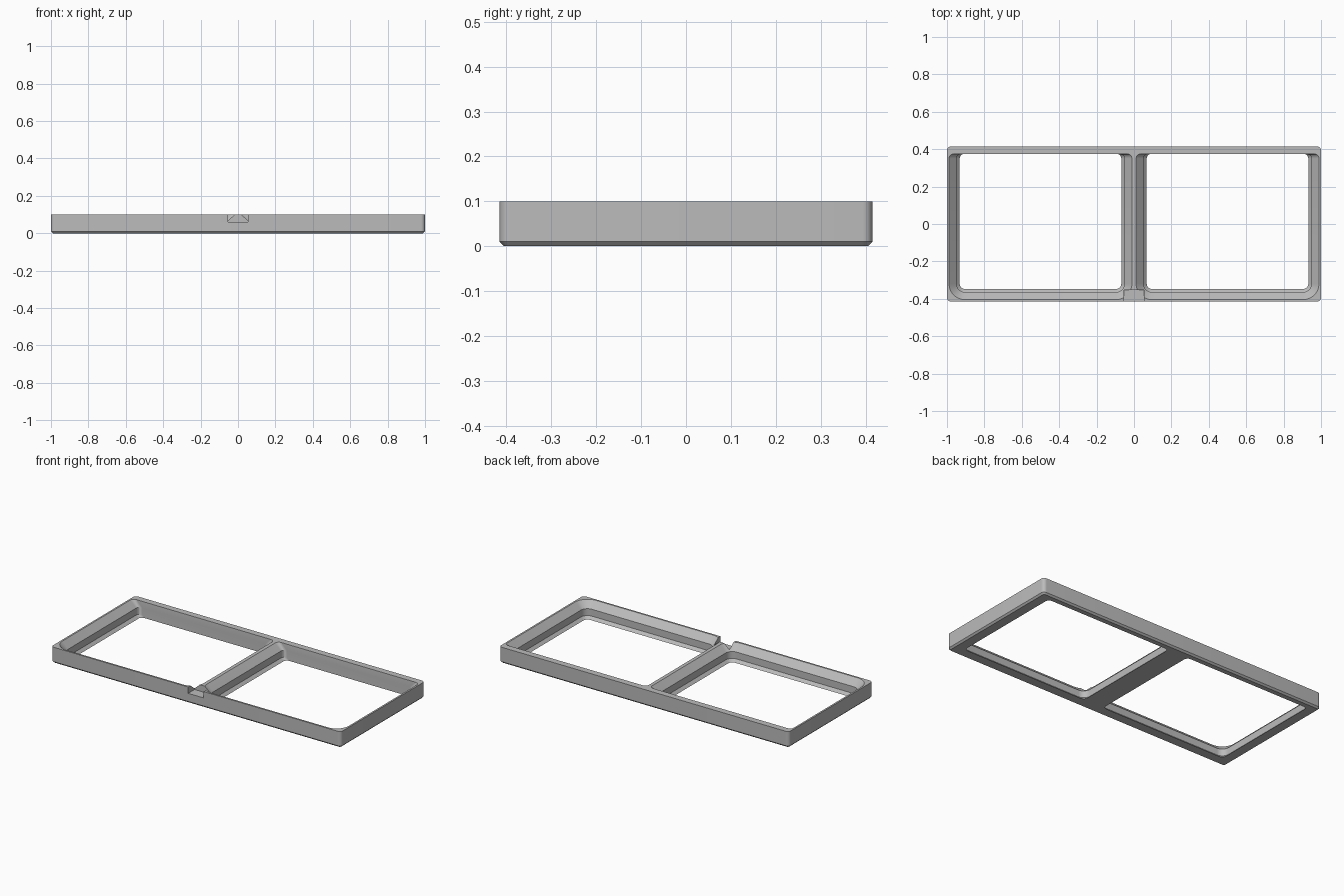
import bpy, bmesh
from math import cos, sin, pi, radians

cube = bpy.data.objects.get("Cube")
if cube:
    bpy.data.objects.remove(cube, do_unlink=True)

HALF_W, HALF_D, HEIGHT = 1.0, 0.415, 0.1
BACK_WALL = 0.375
SEGMENTS = 8

grey = bpy.data.materials.new("light grey plastic")
grey.use_nodes = True
colour = (0.5, 0.5, 0.5, 1)
grey.diffuse_color = colour
grey.node_tree.nodes["Principled BSDF"].inputs["Base Color"].default_value = colour


def rounded_ring(x0, x1, y0, y1, r_front, r_back, z):
    """Rounded rectangle, anticlockwise from the back right corner."""
    corners = [(x1 - r_back, y1 - r_back, r_back), (x0 + r_back, y1 - r_back, r_back),
               (x0 + r_front, y0 + r_front, r_front), (x1 - r_front, y0 + r_front, r_front)]
    ring = []
    for i, (cx, cy, r) in enumerate(corners):
        for s in range(SEGMENTS + 1):
            a = (i + s / SEGMENTS) * pi / 2
            ring.append((cx + r * cos(a), cy + r * sin(a), z))
    return ring


def loft(name, rings):
    """Closed solid through a stack of rings, lowest first."""
    bm = bmesh.new()
    loops = [[bm.verts.new(p) for p in ring] for ring in rings]
    n = len(loops[0])
    for low, high in zip(loops, loops[1:]):
        for i in range(n):
            j = (i + 1) % n
            bm.faces.new((low[i], low[j], high[j], high[i]))
    bm.faces.new(loops[0][::-1])
    bm.faces.new(loops[-1])
    mesh = bpy.data.meshes.new(name)
    bm.to_mesh(mesh)
    bm.free()
    obj = bpy.data.objects.new(name, mesh)
    bpy.context.collection.objects.link(obj)
    return obj


def cut(target, cutter):
    cutter.hide_render = True
    mod = target.modifiers.new("cut", "BOOLEAN")
    mod.operation = "DIFFERENCE"
    mod.solver = "EXACT"
    mod.object = cutter
    bpy.ops.object.modifier_apply(modifier=mod.name)
    bpy.data.objects.remove(cutter, do_unlink=True)


# Outer block with rounded corners and a chamfered bottom edge
def outer(inset, z):
    r = 0.022 - inset
    return rounded_ring(-HALF_W + inset, HALF_W - inset,
                        -HALF_D + inset, HALF_D - inset, r, r, z)


frame = loft("tray_frame", [outer(0.01, 0), outer(0, 0.01), outer(0, HEIGHT)])
frame.data.materials.append(grey)
bpy.context.view_layer.objects.active = frame
frame.select_set(True)

# Two stepped openings: sloped lip, upright band, wide slope; plain back wall
profile = [(0.078, -0.01), (0.051, 0.017), (0.051, 0.06), (0.0, 0.111)]
for x0 in (-HALF_W, 0):
    rings = [rounded_ring(x0 + i, x0 + HALF_W - i, -HALF_D + i, BACK_WALL,
                          0.095 - i, 0.025, z) for i, z in profile]
    cut(frame, loft("opening_cutter", rings))

# Notch in the front wall at the end of the divider
notch = [[(-0.053, -0.5, z), (0.053, -0.5, z), (0.053, -0.352, z), (-0.053, -0.352, z)]
         for z in (0.0605, 0.15)]
cut(frame, loft("notch_cutter", notch))

bpy.ops.object.shade_smooth_by_angle(angle=radians(30))
